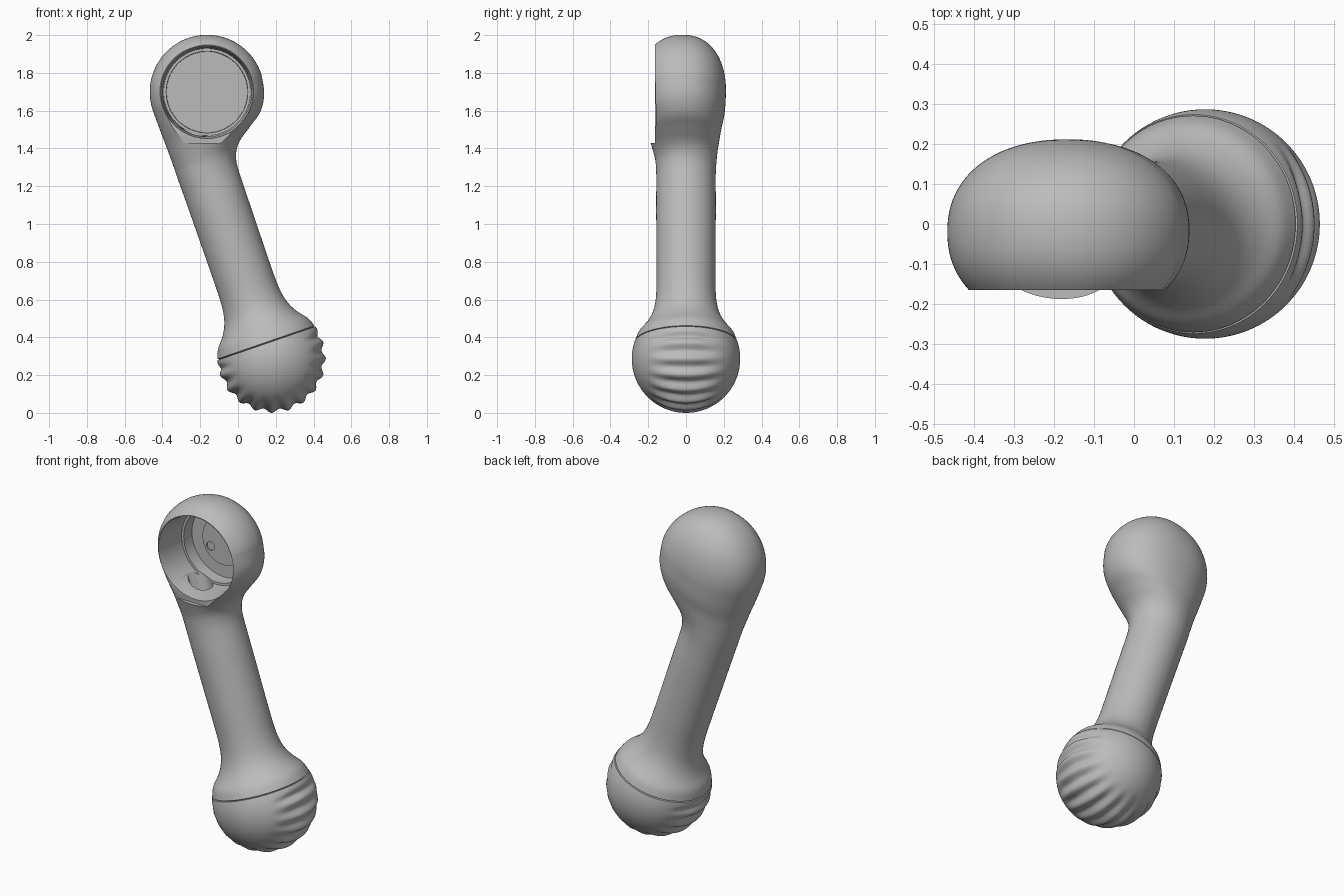
import bpy, bmesh, math
from mathutils import Vector, Matrix

if "Cube" in bpy.data.objects:
    bpy.data.objects.remove(bpy.data.objects["Cube"])

GREY = (0.5, 0.5, 0.5, 1)
mat = bpy.data.materials.new("plain grey")
mat.use_nodes = True
mat.diffuse_color = GREY
mat.node_tree.nodes["Principled BSDF"].inputs["Base Color"].default_value = GREY

TILT = math.radians(19)
BALL = Vector((0.178, 0, 0.287))
BALL_R = 0.287
UP = Vector((-math.sin(TILT), 0, math.cos(TILT)))
SIDE = Vector((math.cos(TILT), 0, math.sin(TILT)))
HEAD_U, HEAD_W, HEAD_R = 1.446, 0.136, 0.303
HEAD_C = BALL + UP * HEAD_U + SIDE * HEAD_W


def make(name, bm):
    bmesh.ops.recalc_face_normals(bm, faces=bm.faces[:])
    me = bpy.data.meshes.new(name)
    bm.to_mesh(me)
    bm.free()
    me.materials.append(mat)
    ob = bpy.data.objects.new(name, me)
    bpy.context.collection.objects.link(ob)
    return ob


def activate(ob):
    bpy.ops.object.select_all(action='DESELECT')
    ob.select_set(True)
    bpy.context.view_layer.objects.active = ob


def smooth(ob, degrees=35):
    activate(ob)
    bpy.ops.object.shade_smooth_by_angle(angle=math.radians(degrees))


def cut(ob, cutter):
    cutter.hide_render = True
    activate(ob)
    mod = ob.modifiers.new("cut", 'BOOLEAN')
    mod.operation = 'DIFFERENCE'
    mod.solver = 'EXACT'
    mod.object = cutter
    bpy.ops.object.modifier_apply(modifier=mod.name)
    bpy.data.objects.remove(cutter)


def bridge(bm, rings):
    """Skin a list of point rings and cap both ends."""
    loops = [[bm.verts.new(p) for p in ring] for ring in rings]
    n = len(loops[0])
    for a, b in zip(loops, loops[1:]):
        for i in range(n):
            j = (i + 1) % n
            bm.faces.new((a[i], a[j], b[j], b[i]))
    bm.faces.new(loops[0])
    bm.faces.new(loops[-1])


def section(u, left, right, yc, yh, p, n=96):
    """Rounded cross-section at height u along the handle."""
    pts = []
    for i in range(n):
        t = math.tau * i / n
        c, s = math.cos(t), math.sin(t)
        c = math.copysign(abs(c) ** (2 / p), c)
        s = math.copysign(abs(s) ** (2 / p), s)
        w = (left + right) / 2 + (right - left) / 2 * c
        pts.append(BALL + UP * u + SIDE * w + Vector((0, yc + yh * s, 0)))
    return pts


def lathe_y(name, profile, centre, n=96):
    """Revolve (radius, y) points about an axis along y."""
    bm = bmesh.new()
    bridge(bm, [[Vector((centre.x + r * math.cos(math.tau * i / n), y,
                         centre.z + r * math.sin(math.tau * i / n)))
                 for i in range(n)] for r, y in profile])
    return make(name, bm)


def spline(rows, steps=5):
    out = []
    for i in range(len(rows) - 1):
        a, b = rows[max(i - 1, 0)], rows[i]
        c, d = rows[i + 1], rows[min(i + 2, len(rows) - 1)]
        for k in range(steps):
            t = k / steps
            out.append([q + 0.5 * t * (r - p + t * (2 * p - 5 * q + 4 * r - s
                        + t * (3 * (q - r) + s - p)))
                        for p, q, r, s in zip(a, b, c, d)])
    return out + [rows[-1]]


# Handle with flared collar, swelling into the off-centre head
collar = [(0.092, 0.271), (0.14, 0.252), (0.19, 0.212), (0.24, 0.183),
          (0.3, 0.165), (0.38, 0.157), (0.5, 0.156), (0.7, 0.157), (0.88, 0.158)]
rows = [(u, -r, r, 0, r, 2) for u, r in collar]
rows += [(0.98, -0.159, 0.159, 0, 0.157, 2),
         (1.05, -0.16, 0.164, 0, 0.158, 2),
         (1.105, -0.16, 0.184, 0, 0.162, 2),
         (1.15, -0.16, 0.222, -0.003, 0.17, 2.03),
         (1.2, -0.161, 0.293, -0.007, 0.183, 2.08),
         (1.255, -0.162, 0.369, -0.011, 0.198, 2.12),
         (1.34, -0.165, 0.42, -0.016, 0.221, 2.17),
         (HEAD_U, HEAD_W - HEAD_R, HEAD_W + HEAD_R, -0.02, 0.232, 2.2)]
rows = [(0.086, -0.262, 0.262, 0, 0.262, 2)] + spline(rows)
for k in range(1, 24):
    a = math.pi / 2 * k / 23.3
    h = HEAD_R * math.cos(a)
    rows.append((HEAD_U + HEAD_R * math.sin(a), HEAD_W - h, HEAD_W + h, -0.02,
                 0.232 * (1 - math.sin(a) ** 2.2) ** (1 / 2.2), 2.2))
bm = bmesh.new()
bridge(bm, [section(*r) for r in rows])
body = make("handle_and_head", bm)

# Flat front of the head
bm = bmesh.new()
bmesh.ops.create_cube(bm, size=1, matrix=Matrix.Translation((HEAD_C.x, -0.665, 1.93)))
cut(body, make("front_cutter", bm))

# Stepped cup inside the head
cut(body, lathe_y("cup_cutter", [(0.246, -0.3), (0.246, -0.166), (0.236, -0.1),
                                 (0.23, 0.03), (0.216, 0.03), (0.214, 0.105)], HEAD_C))

# Cable bore running down the handle
bm = bmesh.new()
bridge(bm, [section(u, -0.06, 0.06, -0.02, 0.06, 2, 48) for u in (0.6, 1.4)])
cut(body, make("bore_cutter", bm))
smooth(body)

# Round plate on the cup floor with three screw holes
plate = lathe_y("socket_plate", [(0.14, 0.098), (0.14, 0.125)], HEAD_C)
for deg in (90, 210, 330):
    a = math.radians(deg)
    spot = HEAD_C + Vector((math.cos(a), 0, math.sin(a))) * 0.1
    cut(plate, lathe_y("screw_cutter", [(0.026, 0.08), (0.026, 0.115)], spot, 32))
smooth(plate)

# Lower ball with grip grooves that fade out towards front and back
bm = bmesh.new()
bmesh.ops.create_uvsphere(bm, u_segments=240, v_segments=64, radius=BALL_R,
                          matrix=Matrix.Rotation(math.pi / 2, 4, 'X'))


def ease(x):
    x = min(max(x, 0), 1)
    return x * x * (3 - 2 * x)


for v in bm.verts:
    angle = math.atan2(v.co.z, v.co.x)
    fade = ease((0.22 - abs(v.co.y)) / 0.16) * ease((0.075 - v.co.dot(UP)) / 0.05)
    depth = 0.02 * fade * (0.5 - 0.5 * math.cos(20 * angle))
    v.co *= 1 - depth / BALL_R
bmesh.ops.translate(bm, verts=bm.verts[:], vec=BALL)
seam = bmesh.ops.bisect_plane(bm, geom=bm.verts[:] + bm.edges[:] + bm.faces[:],
                              plane_co=BALL + UP * 0.086, plane_no=UP, clear_outer=True)
edges = [g for g in seam["geom_cut"] if isinstance(g, bmesh.types.BMEdge)]
bmesh.ops.contextual_create(bm, geom=edges)
smooth(make("grooved_ball", bm))
